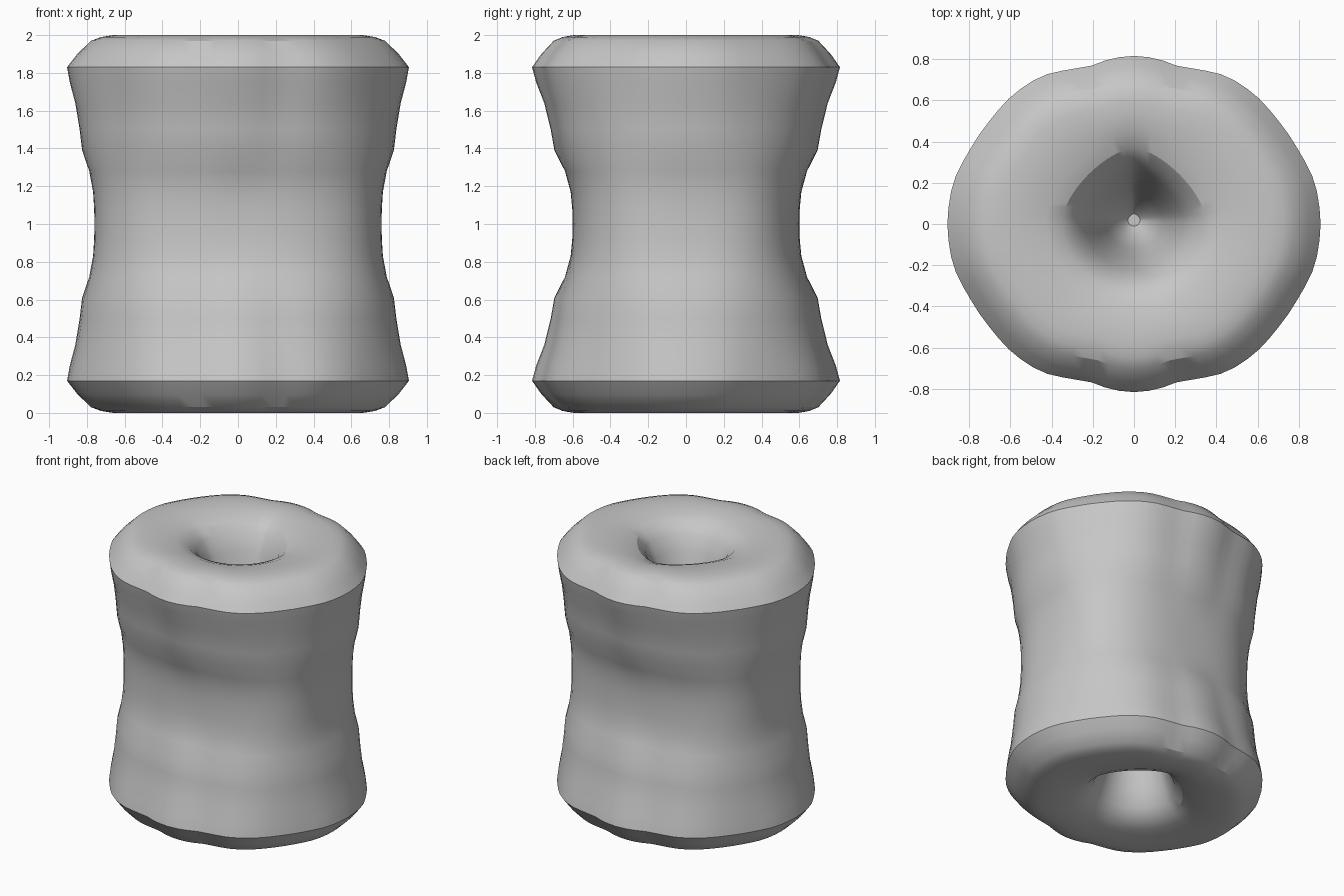
import bpy, bmesh, math
from mathutils import Vector

cube = bpy.data.objects.get("Cube")
if cube:
    bpy.data.objects.remove(cube, do_unlink=True)

SIDES = 72
# Rim radius from the x axis round to the y axis: (degrees, radius)
RIM = [(0, .905), (13, .9), (24, .874), (36, .86), (46, .859), (54, .852),
       (61, .837), (68, .808), (75, .795), (83, .811), (90, .815)]
# Flare of the side wall, from rim (1) to waist (0): (flare, height)
WALL = [(1, 1.83), (.9, 1.75), (.7, 1.64), (.54, 1.5), (.45, 1.39),
        (.19, 1.28), (.05, 1.17), (.01, 1.08)]
# Rounded end face: (rim scale, height)
CAP = [(.62, 1.995), (.73, 2), (.8, 1.99), (.86, 1.97), (.94, 1.9)]
# Tapering pit: (radius, height)
PIT = [(.03, 1.12), (.08, 1.18), (.14, 1.4), (.19, 1.6), (.24, 1.78),
       (.29, 1.89), (.35, 1.95), (.43, 1.98)]


def superellipse(angle, a, b, n):
    c, s = abs(math.cos(angle)) / a, abs(math.sin(angle)) / b
    return (c ** n + s ** n) ** (-1 / n)


def rim_radius(angle):
    deg = math.degrees(math.atan2(abs(math.sin(angle)), abs(math.cos(angle))))
    for (d0, r0), (d1, r1) in zip(RIM, RIM[1:]):
        if deg <= d1 + 1e-6:
            return r0 + (r1 - r0) * (deg - d0) / (d1 - d0)
    return RIM[-1][1]


def wall_radius(angle, flare):
    waist = superellipse(angle, .76, .60, 2.7)
    return waist + (rim_radius(angle) - waist) * flare


def pit_radius(angle, size):
    # The pit is angular towards the back and round towards the front
    return size * superellipse(angle, 1, 1, 1.5 if math.sin(angle) > 0 else 2)


# Half profile, from the floor of the upper pit out and down to the waist
rows = [(pit_radius, r, z) for r, z in PIT]
rows += [(lambda a, s: s * rim_radius(a), s, z) for s, z in CAP]
rows += [(wall_radius, f, z) for f, z in WALL]
lower = [(fn, v, 2 - z) for fn, v, z in reversed(rows)]
rows += [(wall_radius, 0, 1)] + lower

bm = bmesh.new()
rings = []
for fn, value, z in rows:
    ring = []
    for i in range(SIDES):
        a = math.tau * i / SIDES
        r = fn(a, value)
        shift = .02 if fn is pit_radius else 0
        ring.append(bm.verts.new(Vector((r * math.cos(a), r * math.sin(a) + shift, z))))
    rings.append(ring)
for upper, below in zip(rings, rings[1:]):
    for i in range(SIDES):
        j = (i + 1) % SIDES
        bm.faces.new((upper[i], below[i], below[j], upper[j]))
# Pit floors
bm.faces.new(rings[0])
bm.faces.new(list(reversed(rings[-1])))
bmesh.ops.recalc_face_normals(bm, faces=bm.faces)

mesh = bpy.data.meshes.new("spool_body")
bm.to_mesh(mesh)
bm.free()
body = bpy.data.objects.new("spool_body", mesh)
bpy.context.collection.objects.link(body)

grey = bpy.data.materials.new("plain_grey")
grey.use_nodes = True
colour = (.57, .57, .57, 1)
grey.diffuse_color = colour
grey.node_tree.nodes["Principled BSDF"].inputs["Base Color"].default_value = colour
mesh.materials.append(grey)

bpy.context.view_layer.objects.active = body
body.select_set(True)
bpy.ops.object.shade_smooth_by_angle(angle=math.radians(25))
